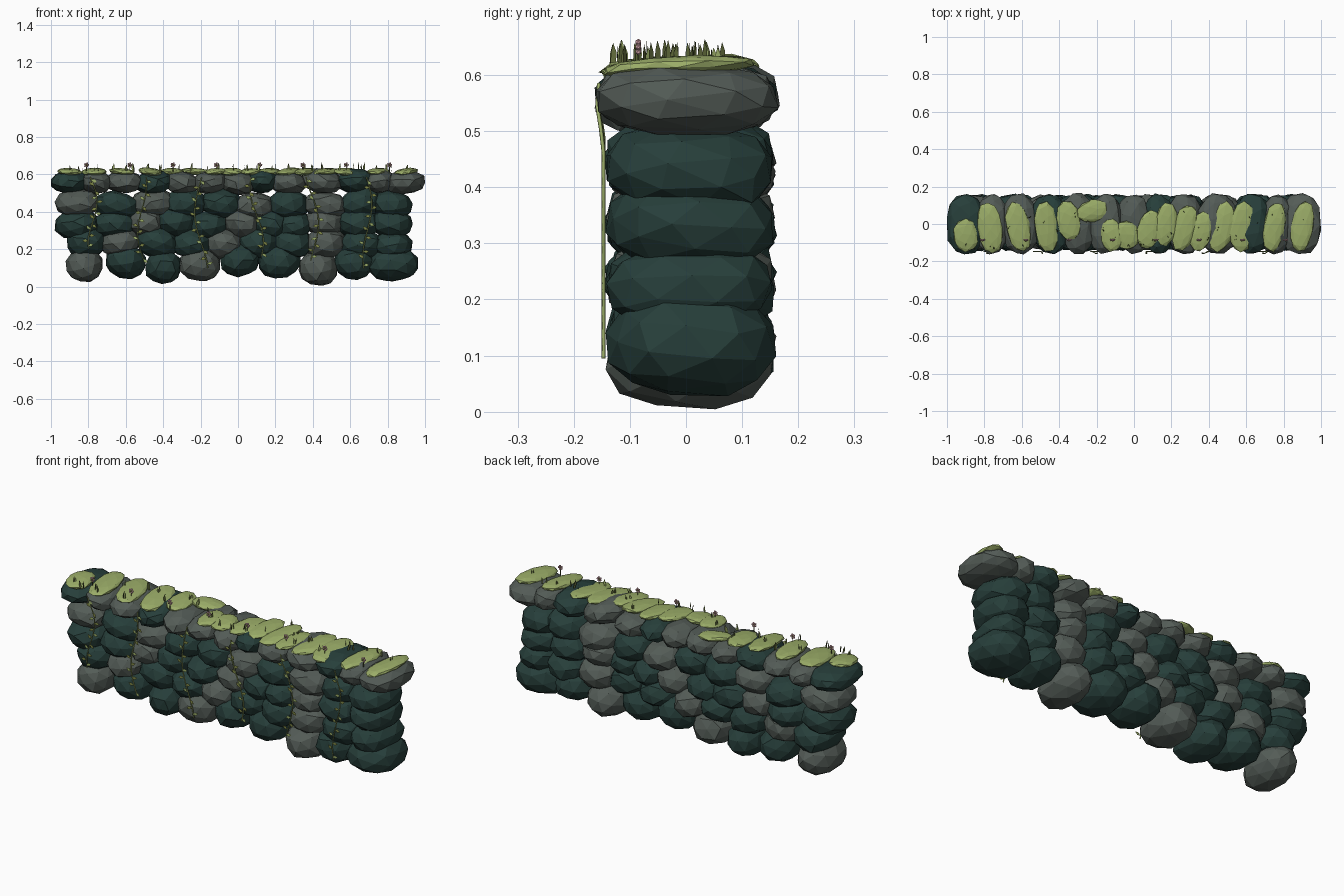
import bpy, bmesh, math, random
from mathutils import Vector, Matrix

if "Cube" in bpy.data.objects:
    bpy.data.objects.remove(bpy.data.objects["Cube"])

random.seed(11)


def material(name, rgb):
    m = bpy.data.materials.new(name)
    m.diffuse_color = (*rgb, 1)
    m.use_nodes = True
    m.node_tree.nodes["Principled BSDF"].inputs["Base Color"].default_value = m.diffuse_color
    return m


TEAL = material("dark teal stone", (0.020, 0.049, 0.043))
GREY = material("grey stone", (0.088, 0.107, 0.095))
MOSS = material("light moss", (0.33, 0.42, 0.14))
GRASS = material("olive grass", (0.11, 0.135, 0.04))
LEAF = material("vine leaf", (0.21, 0.24, 0.06))
PINK = material("pink petal", (0.70, 0.40, 0.44))


def finish(bm, name, mats):
    me = bpy.data.meshes.new(name)
    bmesh.ops.recalc_face_normals(bm, faces=bm.faces)
    bm.to_mesh(me)
    bm.free()
    for m in mats:
        me.materials.append(m)
    ob = bpy.data.objects.new(name, me)
    bpy.context.collection.objects.link(ob)
    return ob


def blob(bm, centre, size, power=(1, 1, 1), turn=(0, 0, 0), rough=0.06, mat=0):
    """Faceted, slightly boxy, irregular lump."""
    verts = bmesh.ops.create_icosphere(bm, subdivisions=2, radius=1)["verts"]
    rot = Matrix.Rotation(turn[2], 3, 'Z') @ Matrix.Rotation(turn[1], 3, 'Y') @ Matrix.Rotation(turn[0], 3, 'X')
    spin = Matrix.Rotation(random.uniform(0, 6), 3, 'Z') @ Matrix.Rotation(random.uniform(0, 6), 3, 'X')
    for v in verts:
        p = spin @ v.co
        p = Vector([math.copysign(abs(c) ** e, c) for c, e in zip(p, power)])
        p *= random.uniform(1 - rough, 1 + rough * 0.3)
        v.co = Vector(centre) + rot @ Vector([a * b for a, b in zip(p, size)])
    for f in {f for v in verts for f in v.link_faces}:
        f.material_index = mat


# Wall courses: height, half height, half depth, colours, then x / half width
COURSES = [
    ("bottom_course", 0.112, 0.095, 0.154, "GTTGTTGTT",
     [-.82, .102, -.60, .115, -.40, .10, -.205, .115, 0.01, .11, .22, .12, .43, .108, .62, .11, .83, .147]),
    ("second_course", 0.232, 0.082, 0.155, "TGTTGTTGTT",
     [-.81, .11, -.63, .11, -.43, .12, -.25, .115, -.08, .105, .11, .115, .29, .115, .47, .115, .66, .12, .83, .107]),
    ("third_course", 0.335, 0.080, 0.156, "TTGTTGTTGTT",
     [-.86, .125, -.66, .12, -.49, .10, -.33, .115, -.16, .11, .02, .105, .17, .10, .30, .10, .46, .11,
      .64, .12, .82, .118]),
    ("fourth_course", 0.437, 0.080, 0.156, "GTGTTGTGTT",
     [-.86, .128, -.65, .135, -.46, .12, -.28, .12, -.09, .115, .09, .115, .27, .115, .47, .125, .66, .12, .82, .118]),
    ("cap_course", 0.558, 0.064, 0.168, "TGGTGGGTGGTGG",
     [-.90, .107, -.76, .09, -.61, .10, -.45, .105, -.30, .095, -.15, .095, 0.0, .095, .13, .085, .27, .10,
      .45, .115, .63, .105, .76, .085, .89, .117]),
]
BOTTOMS = [.02, .04, .01, .025, .05, .04, .003, .035, .025]
for name, z, hz, hy, shades, spans in COURSES:
    bm = bmesh.new()
    cap, base = name == "cap_course", name == "bottom_course"
    for i, (x, hx, s) in enumerate(zip(spans[::2], spans[1::2], shades)):
        lift = random.uniform(-0.006, 0.008) if cap else random.uniform(-0.012, 0.012)
        tall = hz * random.uniform(0.97, 1.08)
        if base:
            lift, tall = BOTTOMS[i] + hz - z, hz
        tilt = 0.06 if cap or base else 0.13
        blob(bm, (x, 0.0 if cap else 0.008, z + lift), (hx, hy, tall), (0.95, 0.78, 0.92),
             (random.uniform(-tilt, tilt), random.uniform(-.2, .2), random.uniform(-.08, .08)), 0.06, int(s == "G"))
    # Keep the stones inside the wall's outline
    for v in bm.verts:
        v.co.x = max(-1, min(1, v.co.x))
        v.co.y = max(-0.168, min(0.168, v.co.y))
        v.co.z = max(0.0, v.co.z)
    finish(bm, name, [TEAL, GREY])

# Moss cushions draped over the cap: x, y, half length in turn
bm = bmesh.new()
CUSHIONS = [-.90, -.06, .09, -.77, -.02, .14, -.62, -.015, .14, -.47, -.015, .14, -.35, .02, .11, -.22, .07, .06,
            -.12, -.06, .09, -.04, -.06, .08, .08, -.03, .11, .17, 0, .12, .27, -.02, .13, .36, -.04, .11,
            .47, -.015, .14, .58, -.015, .14, .75, -.015, .14, .90, -.015, .14]
for x, y, hy in zip(CUSHIONS[::3], CUSHIONS[1::3], CUSHIONS[2::3]):
    wide = 0.09 if x == -.22 else random.uniform(.058, .07)
    blob(bm, (x, y, 0.614), (wide, hy, 0.019), (0.9, 0.9, 0.9),
         (random.uniform(.04, .1), random.uniform(-.1, .1), (-.18 if x > 0 else .18) + random.uniform(-.08, .08)),
         0.07)
finish(bm, "moss", [MOSS])

# Grass blades in small tufts
bm = bmesh.new()
for i in range(26):
    cx, cy = -0.9 + 1.8 * i / 25 + random.uniform(-.02, .02), random.uniform(-.13, .08)
    for k in range(2):
        x, y = cx + random.uniform(-.014, .014), cy + random.uniform(-.014, .014)
        a, h = random.uniform(0, math.pi), random.uniform(.034, .05)
        side = Vector((math.cos(a), math.sin(a), 0)) * 0.005
        base, lean = Vector((x, y, 0.615)), Vector((random.uniform(-.008, .008), 0, h))
        pts = [base - side, base + side, base + side * 1.2 + lean * 0.6, base + lean, base - side * 0.8 + lean * 0.6]
        f = bm.faces.new([bm.verts.new(p) for p in pts])
        f.material_index = (i + k) % 3 == 0
finish(bm, "grass", [GRASS, MOSS])

# Flowers: thin stem, ring of petals and a leaf-coloured centre
bm = bmesh.new()
for i in range(8):
    x, y = -0.81 + 0.2314 * i, -0.085
    stem = bmesh.ops.create_cone(bm, segments=4, radius1=.002, radius2=.002, depth=.04, cap_ends=True,
                                 matrix=Matrix.Translation((x, y, 0.63)))["verts"]
    for f in {f for v in stem for f in v.link_faces}:
        f.material_index = 1
    for k in range(6):
        a = k * math.tau / 5
        r, mat = (0.009, 0) if k < 5 else (0, 2)
        ball = bmesh.ops.create_icosphere(bm, subdivisions=1, radius=0.006, matrix=Matrix.Translation(
            (x + r * math.cos(a), y - 0.003 * (k == 5), 0.65 + r * math.sin(a))))["verts"]
        for f in {f for v in ball for f in v.link_faces}:
            f.material_index = mat
finish(bm, "flowers", [PINK, GRASS, LEAF])

# Hanging vines on the front, each a wavy tube with alternating leaves
for n, (x0, low) in enumerate([(-.79, .20), (-.52, .13), (-.21, .10), (.09, .16), (.39, .14), (.68, .095)]):
    phase = n * 1.3
    sway = lambda t: Vector((x0 + 0.03 * math.sin(phase + 5 * t) + 0.02 * t,
                             -0.147 - 0.013 * max(0, 1 - abs(t - .06) * 6), 0.585 + (low - 0.585) * t))
    cu = bpy.data.curves.new("vine", 'CURVE')
    cu.dimensions, cu.bevel_depth, cu.bevel_resolution = '3D', 0.0035, 0
    sp = cu.splines.new('POLY')
    sp.points.add(12)
    for i, p in enumerate(sp.points):
        p.co = (*sway(i / 12), 1)
    cu.materials.append(MOSS)
    bpy.context.collection.objects.link(bpy.data.objects.new("vine", cu))
    bm = bmesh.new()
    for i in range(13):
        c = sway((i + 0.5) / 13) + Vector((0, -0.004, 0))
        a = random.uniform(-.9, .5) + (math.pi if i % 2 else 0)
        d, s = Vector((math.cos(a), 0, math.sin(a))), Vector((-math.sin(a), 0, math.cos(a)))
        f = bm.faces.new([bm.verts.new(p) for p in
                          (c, c + d * .015 - s * .009, c + d * .032, c + d * .015 + s * .009)])
        f.material_index = i % 3 == 0
    finish(bm, "vine_leaves", [LEAF, MOSS])
